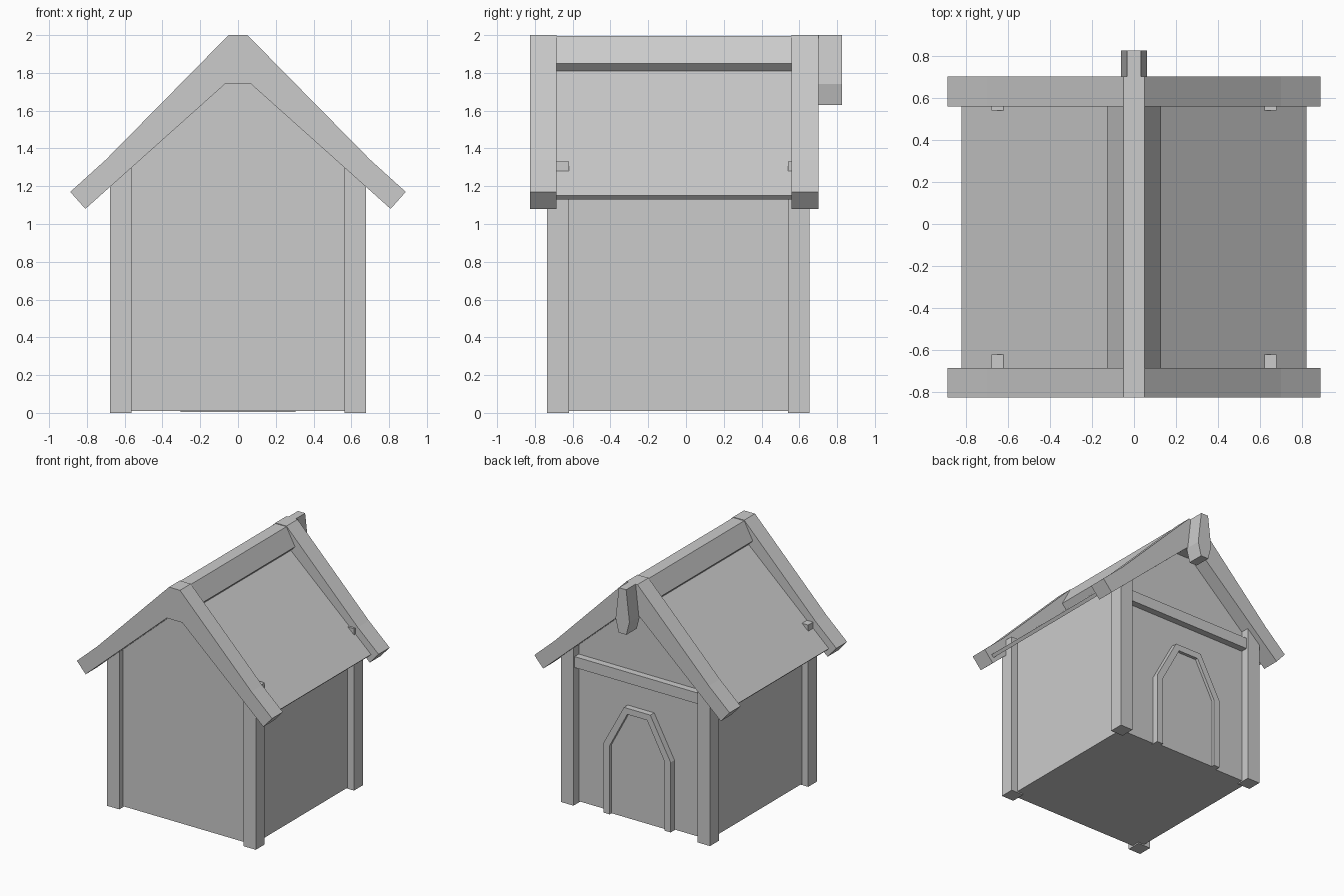
import bpy, bmesh

if "Cube" in bpy.data.objects:
    bpy.data.objects.remove(bpy.data.objects["Cube"])


def prism(name, profile, y0, y1):
    """Extrude a closed (x, z) profile along y."""
    bm = bmesh.new()
    face = bm.faces.new([bm.verts.new((x, y0, z)) for x, z in profile])
    ext = bmesh.ops.extrude_face_region(bm, geom=[face])
    verts = [v for v in ext["geom"] if isinstance(v, bmesh.types.BMVert)]
    bmesh.ops.translate(bm, vec=(0, y1 - y0, 0), verts=verts)
    bmesh.ops.recalc_face_normals(bm, faces=bm.faces)
    mesh = bpy.data.meshes.new(name)
    bm.to_mesh(mesh)
    bm.free()
    obj = bpy.data.objects.new(name, mesh)
    bpy.context.collection.objects.link(obj)
    return obj


def mirrored(half):
    """Close a right-hand half profile with its mirror image."""
    return half + [(-x, z) for x, z in reversed(half)]


def box(name, x0, x1, y0, y1, z0, z1):
    return prism(name, [(x0, z0), (x1, z0), (x1, z1), (x0, z1)], y0, y1)


# House body with gabled ends
prism("walls", mirrored([(0.62, 0.01), (0.62, 1.30), (0.03, 1.83)]), -0.69, 0.585)

# Corner posts, whose tops poke through the roof
for side, s in (("right", 1), ("left", -1)):
    for end, y0, y1 in (("front", -0.735, -0.62), ("back", 0.54, 0.655)):
        x0, x1 = sorted((s * 0.565, s * 0.677))
        box(f"{end}_{side}_post", x0, x1, y0, y1, 0, 1.33)

# Roof panels
for side, s in (("right", 1), ("left", -1)):
    panel = [(0.05, 1.847), (0.82, 1.15), (0.80, 1.13), (0.03, 1.827)]
    prism(f"{side}_roof_panel", [(s * x, z) for x, z in panel], -0.69, 0.56)

# Ridge cap between the gable boards
prism("ridge_cap", mirrored([(0.05, 1.995), (0.128, 1.85), (0.09, 1.81)]), -0.69, 0.56)

# Gable boards at each end of the roof
board = [(0.05, 2.0), (0.70, 1.34), (0.888, 1.17), (0.808, 1.08), (0.07, 1.74)]
prism("front_gable_board", mirrored(board), -0.825, -0.685)
prism("back_gable_board", mirrored(board), 0.558, 0.702)

# Decorative ridge end above the door
prism("ridge_end", mirrored([(0.033, 2.0), (0.063, 1.74), (0.035, 1.63)]), 0.69, 0.825)

# Beam across the door side
box("back_beam", -0.57, 0.57, 0.57, 0.64, 1.13, 1.22)

# Door and its arched frame
outer = [(0.305, 0.005), (0.305, 0.58), (0.12, 0.92)]
inner = [(0.25, 0.005), (0.25, 0.57), (0.09, 0.87)]
arch = mirrored(outer) + list(reversed(mirrored(inner)))
prism("door_frame", arch, 0.57, 0.635)
prism("door", mirrored(inner), 0.57, 0.61)
